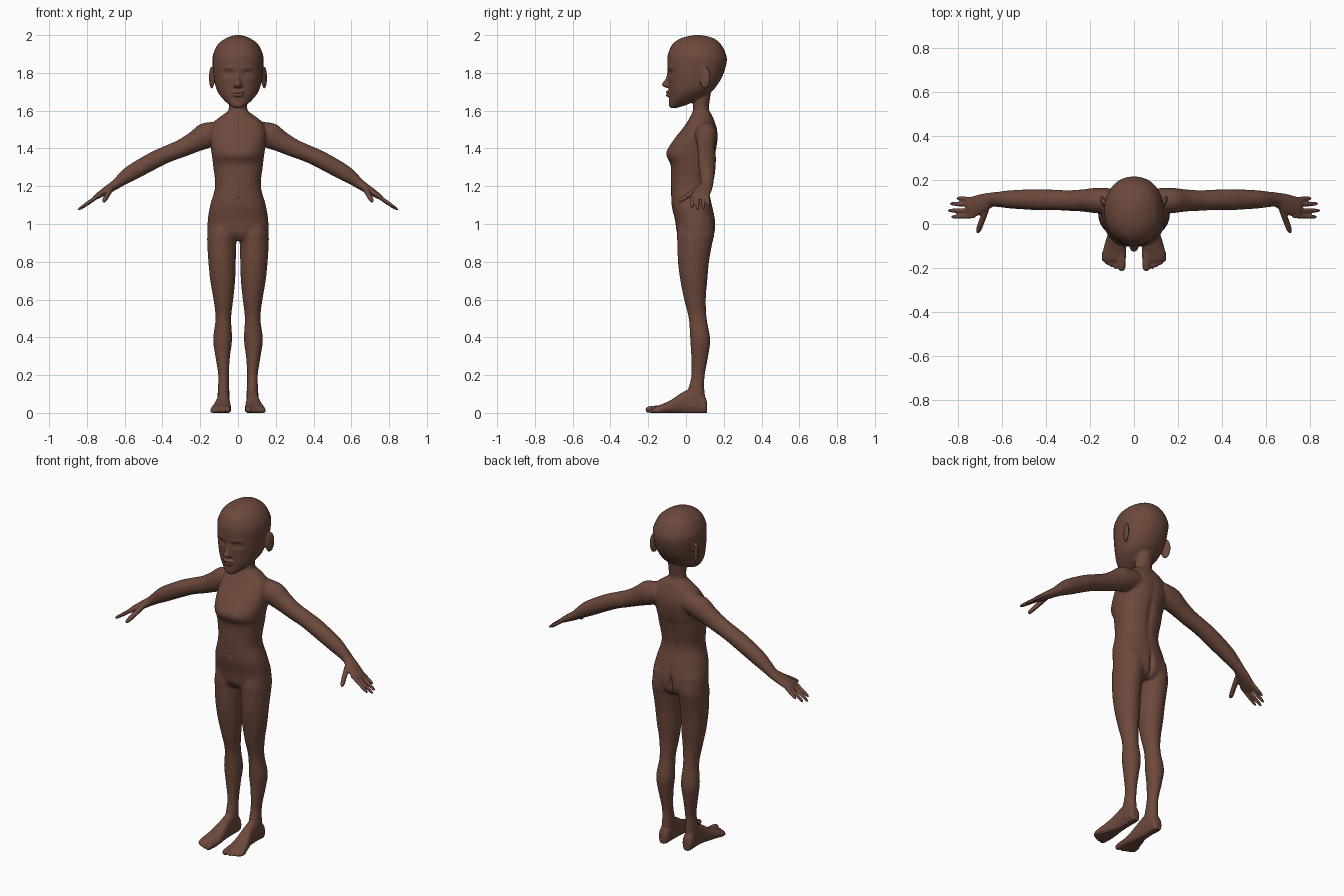
import bpy, bmesh, math
from mathutils import Vector, Matrix

skin = bpy.data.materials.new("brown_skin")
skin.diffuse_color = (0.15, 0.066, 0.045, 1)
bm = bmesh.new()


def catmull(a, b, c, d, t):
    return 0.5 * (2 * b + (c - a) * t + (2 * a - 5 * b + 4 * c - d) * t * t
                  + (3 * b - a - 3 * c + d) * t ** 3)


def loft(rings, s=1, n=32, power=1.0, sub=5):
    """Closed smooth skin through (centre, half axis u, half axis v) rings; s=-1 mirrors it."""
    fine = []
    for i in range(len(rings) - 1):
        k = [rings[max(0, min(len(rings) - 1, i + j))] for j in (-1, 0, 1, 2)]
        for t in range(sub):
            fine.append([catmull(k[0][m], k[1][m], k[2][m], k[3][m], t / sub) for m in range(3)])
    fine.append(rings[-1])
    loops = []
    for c, u, v in fine:
        loop = []
        for i in range(n):
            a = 2 * math.pi * i / n
            ca, sa = math.cos(a), math.sin(a)
            p = c + u * math.copysign(abs(ca) ** power, ca) + v * math.copysign(abs(sa) ** power, sa)
            loop.append(bm.verts.new((p.x * s, p.y, p.z)))
        loops.append(loop)
    faces = [bm.faces.new(loops[0]), bm.faces.new(loops[-1])]
    for a, b in zip(loops, loops[1:]):
        for i in range(n):
            j = (i + 1) % n
            faces.append(bm.faces.new((a[i], a[j], b[j], b[i])))
    bmesh.ops.recalc_face_normals(bm, faces=faces)


def slab(z, x0, x1, y0, y1):
    """Horizontal ring from its extents."""
    return (Vector(((x0 + x1) / 2, (y0 + y1) / 2, z)),
            Vector(((x1 - x0) / 2, 0, 0)), Vector((0, (y1 - y0) / 2, 0)))


def limb(path, s=1, n=20):
    """Tube along points (x, y, z, half thickness, half breadth)."""
    rings = []
    for i, (x, y, z, a, b) in enumerate(path):
        p, q = path[max(i - 1, 0)], path[min(i + 1, len(path) - 1)]
        t = (Vector(q[:3]) - Vector(p[:3])).normalized()
        u = t.cross(Vector((0, 1, 0))).normalized()
        rings.append((Vector((x, y, z)), u * a, u.cross(t) * b))
    loft(rings, s, n)


def finger(p, q, r, s):
    p, q = Vector(p), Vector(q)
    prof = [(0, 1.05), (.45, 1.05), (.8, .95), (.93, .75), (1, .3)]
    limb([(*p.lerp(q, t), r * k, r * k) for t, k in prof], s, 14)


def ball(c, r, turn=0.0):
    m = Matrix.Translation(c) @ Matrix.Rotation(turn, 4, 'Z') @ Matrix.Diagonal((*r, 1))
    bmesh.ops.create_uvsphere(bm, u_segments=24, v_segments=16, radius=1, matrix=m)


# head and jaw
head = [(1.615, .022, -.083, -.05), (1.628, .043, -.09, -.005), (1.66, .078, -.09, .07),
        (1.70, .108, -.091, .135), (1.75, .124, -.093, .175), (1.80, .131, -.097, .20),
        (1.86, .135, -.099, .216), (1.90, .131, -.095, .211), (1.95, .107, -.073, .186),
        (1.98, .070, -.034, .152), (1.994, .038, .010, .112), (2.0, .012, .045, .078)]
loft([slab(z, -w, w, f, b) for z, w, f, b in head], power=.93)

# nose and lips
nose = [(1.81, .010, -.098), (1.77, .013, -.108), (1.745, .020, -.126),
        (1.73, .025, -.124), (1.72, .016, -.102)]
loft([slab(z, -w, w, f, -.05) for z, w, f in nose], n=20)
ball((0, -.088, 1.698), (.036, .021, .009))
ball((0, -.088, 1.682), (.030, .020, .009))

# neck
loft([slab(z, -w, w, f, b) for z, w, f, b in
      [(1.54, .06, .02, .14), (1.6, .05, .036, .122), (1.65, .05, .036, .125), (1.74, .055, .03, .14)]])

# torso
torso = [(1.60, .048, .038, .123), (1.575, .085, .026, .138), (1.54, .128, .006, .153),
         (1.50, .146, -.022, .165), (1.45, .148, -.062, .168), (1.39, .142, -.099, .160),
         (1.355, .137, -.101, .150), (1.31, .132, -.081, .140), (1.20, .121, -.079, .121),
         (1.10, .147, -.076, .138), (1.02, .160, -.058, .154), (.95, .157, -.047, .15),
         (.912, .11, -.02, .12)]
loft([slab(z, -w, w, f, b) for z, w, f, b in torso], n=48, power=.88)

leg = [(1.04, .02, .150, -.03, .14), (.95, .005, .162, -.048, .150), (.90, .009, .163, -.046, .140),
       (.80, .012, .157, -.043, .122), (.70, .015, .147, -.030, .113), (.60, .025, .130, -.010, .105),
       (.50, .036, .119, .014, .110), (.39, .031, .132, .022, .128), (.30, .042, .120, .027, .118),
       (.20, .048, .105, .028, .100), (.12, .046, .107, .010, .098), (.03, .046, .110, -.01, .108)]
arm = [(.09, .107, 1.49, .055, .055), (.17, .107, 1.468, .068, .058), (.23, .107, 1.435, .056, .051),
       (.30, .107, 1.40, .048, .047), (.375, .110, 1.37, .045, .047), (.447, .111, 1.336, .046, .048),
       (.56, .112, 1.273, .043, .042), (.61, .112, 1.238, .034, .036), (.65, .110, 1.208, .026, .033),
       (.69, .094, 1.182, .022, .043), (.745, .074, 1.147, .015, .047), (.765, .072, 1.133, .007, .043)]
# foot sections along y: y, inner x, outer x, top z
foot = [(.112, .062, .095, .05), (.098, .048, .108, .09), (.04, .046, .108, .13), (-.02, .044, .112, .108),
        (-.08, .038, .130, .068), (-.13, .036, .143, .045), (-.16, .038, .143, .034), (-.172, .045, .135, .026)]

for s in (1, -1):
    # leg and foot
    loft([slab(*r) for r in leg], s)
    loft([(Vector(((a + b) / 2, y, h / 2 - .003)), Vector(((b - a) / 2, 0, 0)), Vector((0, 0, h / 2 + .003)))
          for y, a, b, h in foot], s, power=.85)
    # toes
    for x, tip, r in ((.056, -.214, .018), (.083, -.205, .0115), (.103, -.196, .011),
                      (.121, -.186, .011), (.136, -.172, .0105)):
        finger((x, -.13, r + .004), (x, tip, r - .002), r, s)
    # arm and palm
    limb(arm, s, 32)
    # fingers and thumb
    for y0, x1, y1, z1 in ((.113, .808, .117, 1.098), (.087, .838, .093, 1.079),
                           (.061, .848, .061, 1.073), (.036, .832, .032, 1.086)):
        finger((.725, y0, 1.160), (x1, y1, z1), .0098, s)
    finger((.672, .068, 1.188), (.712, -.04, 1.118), .0135, s)
    # ear
    ball((s * .139, .100, 1.775), (.011, .030, .060), -s * .35)

me = bpy.data.meshes.new("figure")
bm.to_mesh(me)
bm.free()
raw = bpy.data.objects.new("figure", me)
bpy.context.collection.objects.link(raw)


def bake(ob):
    """Apply the modifier stack."""
    dg = bpy.context.evaluated_depsgraph_get()
    new = bpy.data.meshes.new_from_object(ob.evaluated_get(dg))
    ob.modifiers.clear()
    ob.data = new


# fuse all parts into one skin
rm = raw.modifiers.new("fuse", 'REMESH')
rm.mode = 'VOXEL'
rm.voxel_size = .005
bake(raw)

# blend the joints strongly on trunk and limbs, gently on face, hands and feet
grp = raw.vertex_groups.new(name="trunk")
grp.add([v.index for v in raw.data.vertices
         if .12 < v.co.z < 1.61 and abs(v.co.x) < .62 and not (v.co.z < .93 and abs(v.co.x) < .012)],
        1, 'REPLACE')
for name, count in (("trunk", 22), ("", 3)):
    sm = raw.modifiers.new("blend", 'SMOOTH')
    sm.factor, sm.iterations, sm.vertex_group = .5, count, name
bake(raw)

# sculpted details: (x, y, z), (radius x, y, z), push along y
dents = [((0, .155, .985), (.010, .06, .06), -.022),    # seat cleft
         ((0, .15, 1.30), (.018, .06, .14), -.008),     # spine
         ((0, -.08, 1.13), (.008, .03, .009), .007),    # navel
         ((0, -.11, 1.690), (.026, .03, .0035), .006)]  # mouth line
for s in (1, -1):
    dents += [((s * .050, -.09, 1.797), (.026, .05, .014), .015),    # eye socket
              ((s * .050, -.08, 1.796), (.017, .05, .008), -.008),   # eyelid
              ((s * .050, -.09, 1.826), (.030, .04, .008), -.004),   # brow
              ((s * .060, -.09, 1.385), (.040, .05, .035), -.006)]   # chest
for v in raw.data.vertices:
    for c, r, d in dents:
        e = sum(((v.co[i] - c[i]) / r[i]) ** 2 for i in range(3))
        if e < 9:
            v.co.y += d * math.exp(-e)
    v.co.z = max(v.co.z, 0)

raw.data.materials.clear()
raw.data.materials.append(skin)
for p in raw.data.polygons:
    p.use_smooth = True
    p.material_index = 0
